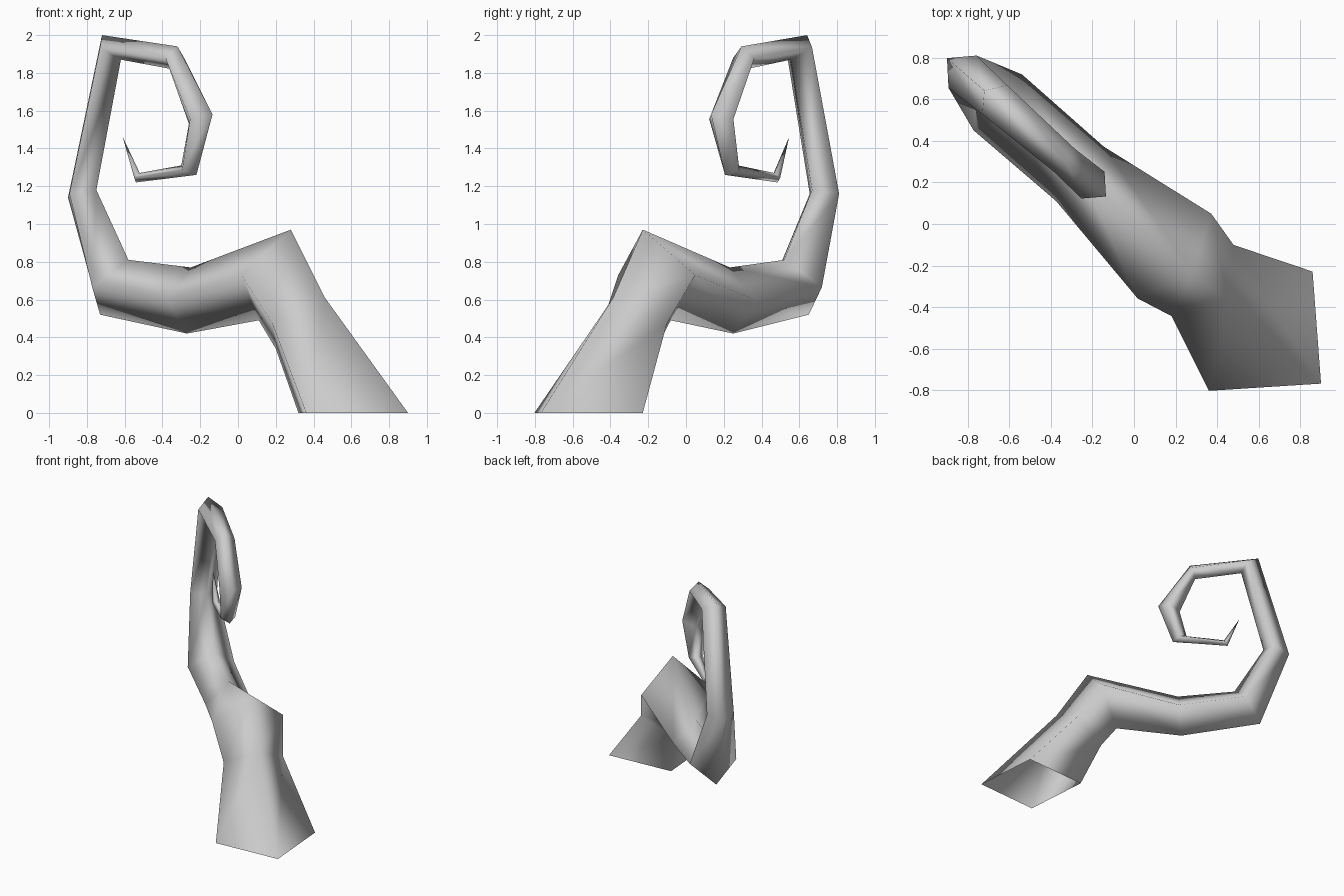
import bpy
import bmesh

cube = bpy.data.objects.get("Cube")
if cube:
    bpy.data.objects.remove(cube, do_unlink=True)

# The tentacle curls in one upright diagonal plane
SLOPE, OFFSET = -0.87, 0.015
SIDE_X, SIDE_Y = 0.656, 0.755


def in_plane(x, z):
    return (x, SLOPE * x + OFFSET, z)


# Each ring: upper/inner-curl corner (x, z), opposite corner (x, z), half width
rings = [
    (0.90, 0.00, 0.32, 0.00, 0.38),    # open root
    (0.46, 0.61, 0.20, 0.34, 0.227),
    (0.28, 0.97, 0.11, 0.49, 0.27),    # knee
    (-0.25, 0.77, -0.27, 0.42, 0.174),
    (-0.58, 0.81, -0.73, 0.52, 0.178),  # elbow
    (-0.75, 1.18, -0.90, 1.14, 0.103),
    (-0.62, 1.87, -0.72, 2.00, 0.092),  # top of the curl
    (-0.35, 1.82, -0.32, 1.94, 0.075),
    (-0.26, 1.53, -0.135, 1.58, 0.085),
    (-0.30, 1.31, -0.22, 1.26, 0.055),
    (-0.52, 1.27, -0.54, 1.22, 0.03),
]
tip = (-0.61, 1.46)

bm = bmesh.new()
loops = []
for ax, az, bx, bz, half in rings:
    mx, my, mz = in_plane((ax + bx) / 2, (az + bz) / 2)
    dx, dy = SIDE_X * half, SIDE_Y * half
    corners = [in_plane(ax, az), (mx + dx, my + dy, mz),
               in_plane(bx, bz), (mx - dx, my - dy, mz)]
    loops.append([bm.verts.new(c) for c in corners])

# Four-sided skin between neighbouring rings
for low, high in zip(loops, loops[1:]):
    for i in range(4):
        j = (i + 1) % 4
        bm.faces.new((low[i], low[j], high[j], high[i]))

# Pointed end
point = bm.verts.new(in_plane(*tip))
for i in range(4):
    bm.faces.new((loops[-1][i], loops[-1][(i + 1) % 4], point))

bmesh.ops.recalc_face_normals(bm, faces=bm.faces)
for face in bm.faces:
    face.smooth = True

mesh = bpy.data.meshes.new("tentacle")
bm.to_mesh(mesh)
bm.free()
tentacle = bpy.data.objects.new("tentacle", mesh)
bpy.context.collection.objects.link(tentacle)

# Plain grey skin
grey = (0.6, 0.6, 0.6, 1.0)
skin = bpy.data.materials.new("light grey")
skin.use_nodes = True
skin.diffuse_color = grey
for node in skin.node_tree.nodes:
    if node.type == "BSDF_PRINCIPLED":
        node.inputs["Base Color"].default_value = grey
mesh.materials.append(skin)
